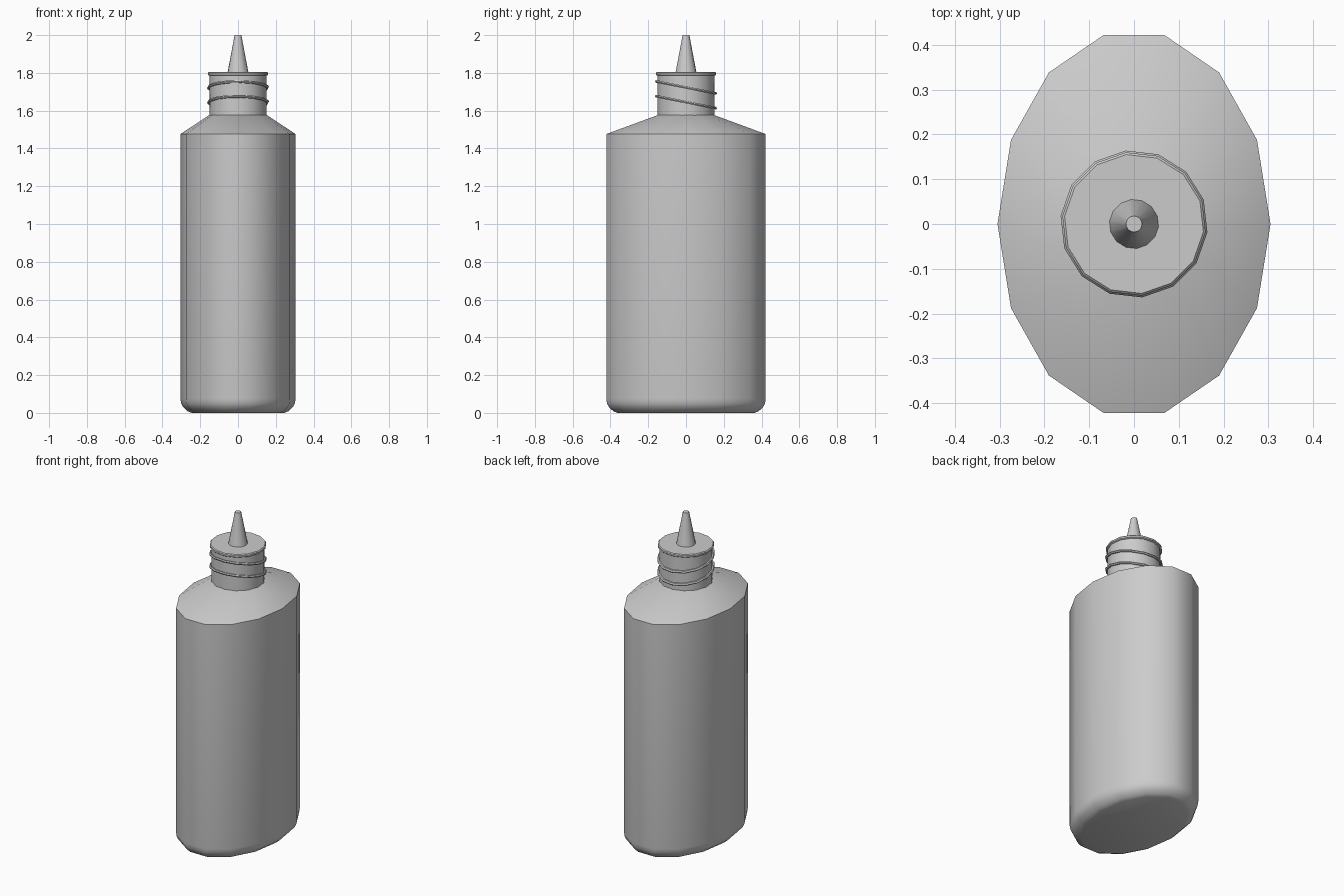
import bpy, bmesh, math

if "Cube" in bpy.data.objects:
    bpy.data.objects.remove(bpy.data.objects["Cube"])

N = 14  # sides of every cross-section
TWIST = -2 * math.pi / N / 4  # cap parts sit slightly turned


def loft(name, rings, turn=0.0):
    """Skin elliptical rings (rx, ry, z, tilt) and cap both ends."""
    bm = bmesh.new()
    loops = []
    for rx, ry, z in rings:
        loop = []
        for i in range(N):
            a = turn + 2 * math.pi * i / N
            loop.append(bm.verts.new((rx * math.cos(a), ry * math.sin(a), z)))
        loops.append(loop)
    for lo, hi in zip(loops, loops[1:]):
        for i in range(N):
            j = (i + 1) % N
            bm.faces.new((lo[i], lo[j], hi[j], hi[i]))
    bm.faces.new(loops[0][::-1])
    bm.faces.new(loops[-1])
    return finish(name, bm)


def finish(name, bm):
    mesh = bpy.data.meshes.new(name)
    bm.to_mesh(mesh)
    bm.free()
    obj = bpy.data.objects.new(name, mesh)
    bpy.context.collection.objects.link(obj)
    bpy.ops.object.select_all(action='DESELECT')
    obj.select_set(True)
    bpy.context.view_layer.objects.active = obj
    bpy.ops.object.shade_smooth_by_angle(angle=math.radians(42))
    return obj


def thread(name, z, slope, major=0.157, minor=0.008, sides=6):
    """Tilted thread ridge, high at the front and low at the back."""
    bm = bmesh.new()
    loops = []
    for i in range(N):
        a = TWIST + 2 * math.pi * i / N
        loop = []
        for k in range(sides):
            b = 2 * math.pi * k / sides
            r = major + minor * math.cos(b)
            y = r * math.sin(a)
            loop.append(bm.verts.new((r * math.cos(a), y, z + minor * math.sin(b) - slope * y)))
        loops.append(loop)
    for i in range(N):
        p, q = loops[i], loops[(i + 1) % N]
        for k in range(sides):
            m = (k + 1) % sides
            bm.faces.new((p[k], q[k], q[m], p[m]))
    return finish(name, bm)


# Oval bottle body: rounded foot, straight wall, sloped shoulder
RX, RY = 0.305, 0.433
foot = [(0.060, 0.0), (0.038, 0.009), (0.015, 0.03), (0.004, 0.05), (0.0, 0.075)]
rings = [(RX - d, RY - d, z) for d, z in foot]
rings += [(RX, RY, 1.476), (0.152, 0.152, 1.577)]
loft("bottle_body", rings)

# Neck and its flat lid with a thin lip
loft("neck", [(0.152, 0.152, 1.572), (0.152, 0.152, 1.79)], TWIST)
loft("lid", [(0.156, 0.156, 1.786), (0.161, 0.161, 1.790), (0.161, 0.161, 1.800),
             (0.156, 0.156, 1.805)], TWIST)

# Two tilted thread ridges
for label, z in (("upper", 1.723), ("lower", 1.645)):
    thread(label + "_thread", z, 0.2)

# Tapered nozzle
loft("nozzle", [(0.056, 0.056, 1.80), (0.018, 0.018, 2.0)], TWIST)
